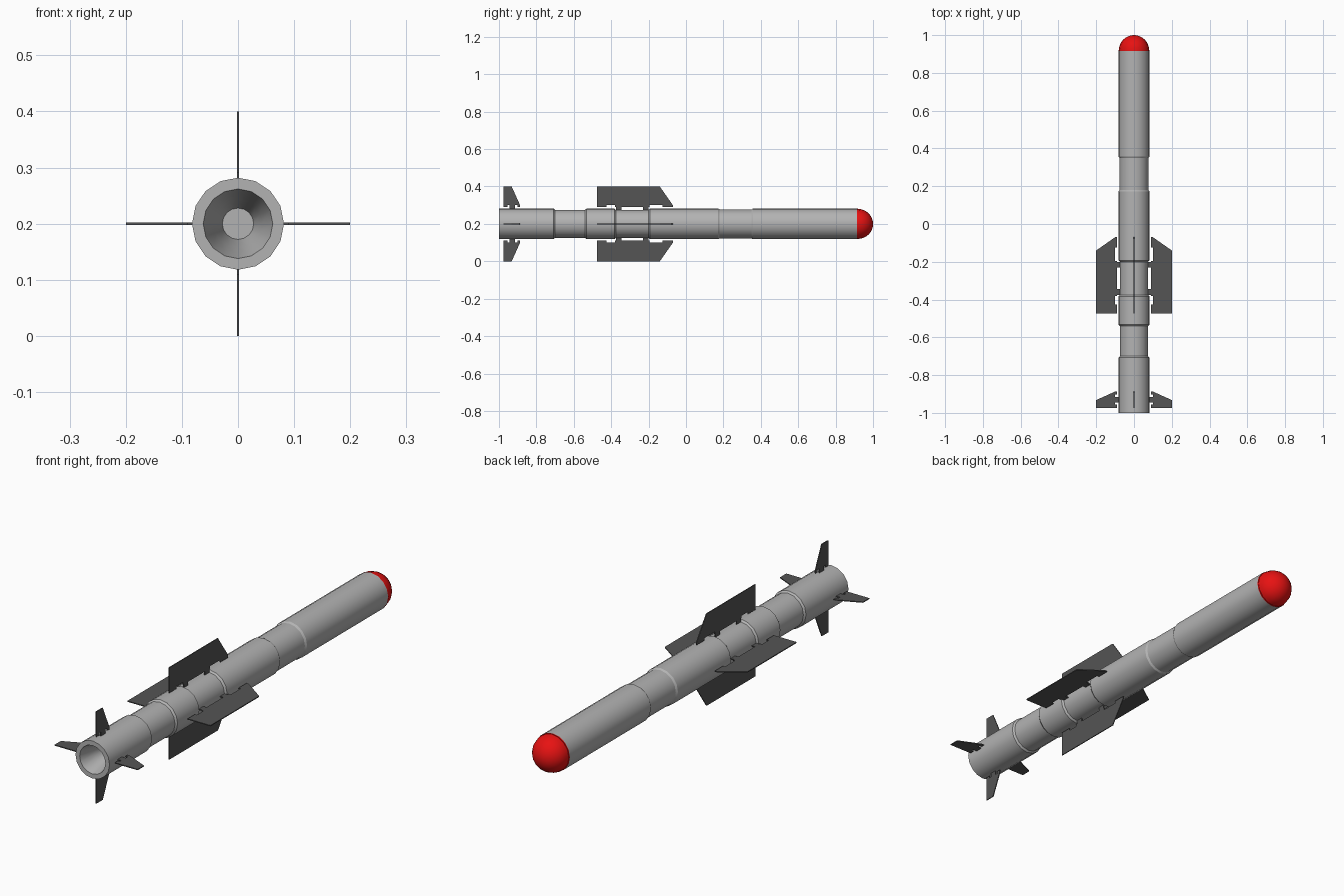
import bpy, bmesh, math
from mathutils import Matrix, Vector

cube = bpy.data.objects.get("Cube")
if cube:
    bpy.data.objects.remove(cube, do_unlink=True)

AXIS_Z = 0.2
SIDES = 16


def make_material(name, rgb):
    mat = bpy.data.materials.new(name)
    mat.use_nodes = True
    mat.diffuse_color = (*rgb, 1)
    mat.node_tree.nodes["Principled BSDF"].inputs["Base Color"].default_value = (*rgb, 1)
    return mat


grey = make_material("light_grey", (0.45, 0.45, 0.45))
dark = make_material("dark_grey", (0.09, 0.09, 0.09))
red = make_material("red", (0.8, 0.006, 0.006))


def add_object(name, bm, mat, smooth=False):
    bmesh.ops.recalc_face_normals(bm, faces=bm.faces)
    mesh = bpy.data.meshes.new(name)
    bm.to_mesh(mesh)
    bm.free()
    mesh.materials.append(mat)
    obj = bpy.data.objects.new(name, mesh)
    obj.location.z = AXIS_Z
    bpy.context.collection.objects.link(obj)
    if smooth:
        bpy.ops.object.select_all(action="DESELECT")
        obj.select_set(True)
        bpy.context.view_layer.objects.active = obj
        bpy.ops.object.shade_smooth_by_angle(angle=math.radians(30))
    return obj


def lathe(name, profile, mat):
    """Spin (radius, y) points round the long axis."""
    bm = bmesh.new()
    verts = [bm.verts.new((0, y, r)) for r, y in profile]
    edges = [bm.edges.new(pair) for pair in zip(verts, verts[1:])]
    bmesh.ops.spin(bm, geom=verts + edges, cent=(0, 0, 0), axis=(0, 1, 0),
                   angle=math.tau, steps=SIDES)
    bmesh.ops.remove_doubles(bm, verts=bm.verts, dist=0.0005)
    return add_object(name, bm, mat, smooth=True)


# Body tube with three shallow waists
R, WAIST, SLOPE = 0.082, 0.075, 0.008
body = [(0.062, -1), (R, -1)]
for start, end, r in ((-0.7, -0.54, WAIST), (-0.375, -0.2, WAIST), (0.18, 0.35, 0.077)):
    body += [(R, start - SLOPE), (r, start), (r, end), (R, end + SLOPE)]
body += [(R, 0.915)]
lathe("body", body, grey)

# Recessed exhaust cone
lathe("exhaust_nozzle", [(0.062, -1), (0.043, -0.93), (0.028, -0.86), (0, -0.86)], grey)

# Nose collar and dome
dome = [(0.08 * math.cos(a), 0.92 + 0.08 * math.sin(a))
        for a in (math.pi / 2 * i / 8 for i in range(9))]
lathe("nose_dome", [(R, 0.915), (R, 0.92)] + dome, red)


def fin_set(name, outline, thickness=0.004):
    """Four flat fins from an outline of (y, radius) points."""
    for i, side in enumerate(("top", "left", "bottom", "right")):
        bm = bmesh.new()
        face = bm.faces.new([bm.verts.new((-thickness / 2, y, r)) for y, r in outline])
        out = bmesh.ops.extrude_face_region(bm, geom=[face])
        moved = [v for v in out["geom"] if isinstance(v, bmesh.types.BMVert)]
        bmesh.ops.translate(bm, verts=moved, vec=Vector((thickness, 0, 0)))
        bm.transform(Matrix.Rotation(i * math.pi / 2, 4, "Y"))
        add_object(f"{side}_{name}", bm, dark)


def rooted(front_edge, root, notches, foot):
    """Fin outline whose root edge is stepped along the given spans."""
    points = list(front_edge) + [(front_edge[-1][0], root)]
    for high, low, level in notches:
        points += [(high, root), (high, level), (low, level), (low, root)]
    return points + [(front_edge[0][0], foot)]


# Main wings: notches clear of the body, mounting tabs reaching into it
fin_set("wing", rooted(
    [(-0.475, 0.2), (-0.14, 0.2), (-0.07, 0.1)], 0.09,
    [(-0.125, -0.195, 0.1), (-0.2, -0.23, 0.07),
     (-0.345, -0.375, 0.07), (-0.38, -0.425, 0.1)], 0.09))

# Tail fins
fin_set("tail_fin", rooted(
    [(-0.975, 0.2), (-0.932, 0.2), (-0.887, 0.1)], 0.09,
    [(-0.902, -0.915, 0.1), (-0.915, -0.945, 0.075), (-0.945, -0.955, 0.1)], 0.09))
